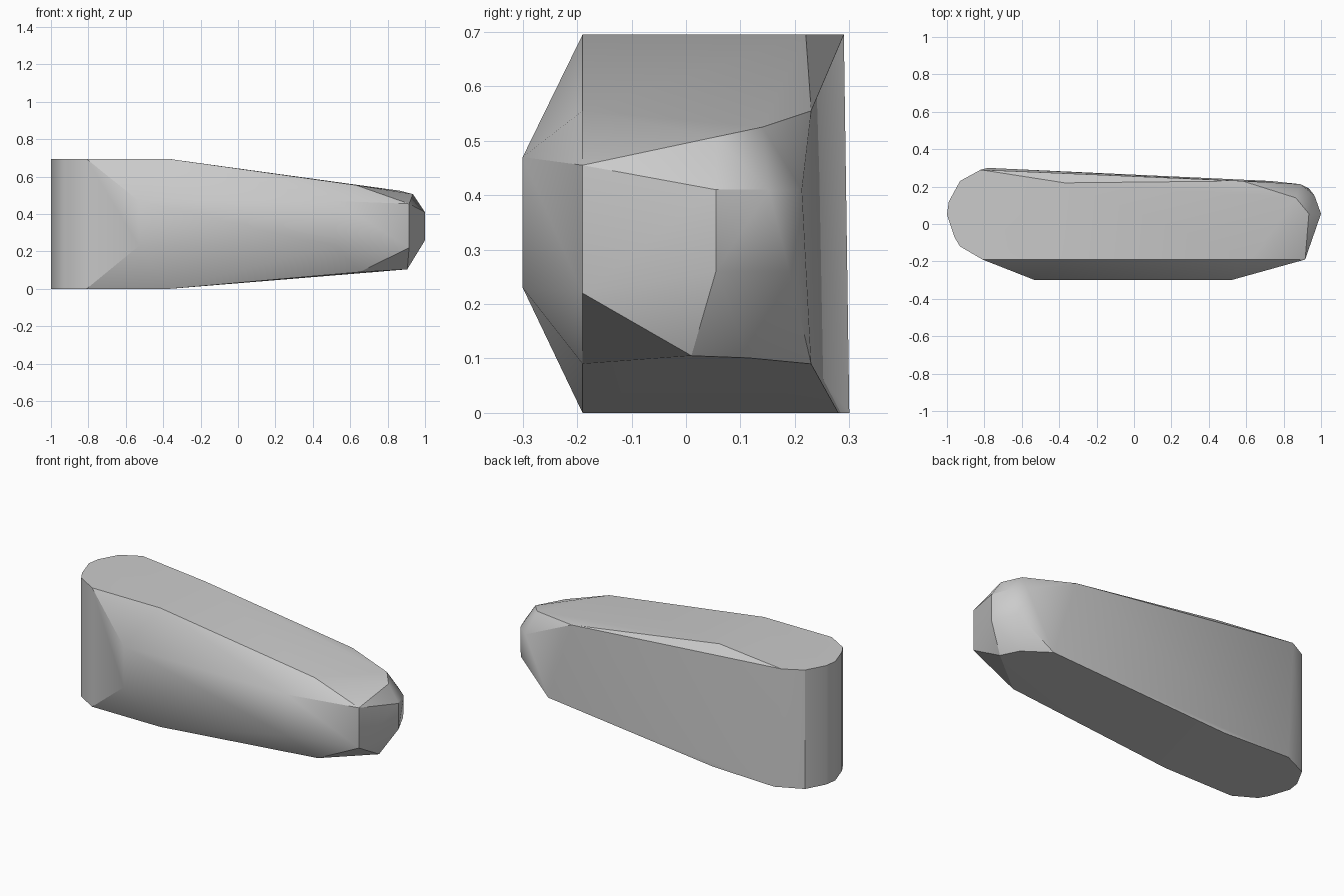
import bpy
import bmesh
import math

default_cube = bpy.data.objects.get("Cube")
if default_cube:
    bpy.data.objects.remove(default_cube, do_unlink=True)


def make_material(name, colour):
    material = bpy.data.materials.new(name)
    material.use_nodes = True
    material.diffuse_color = colour
    shader = material.node_tree.nodes["Principled BSDF"]
    shader.inputs["Base Color"].default_value = colour
    shader.inputs["Roughness"].default_value = 0.8
    return material


def hull_object(name, corners, material):
    """Wrap the corners in a closed, faceted convex skin."""
    bm = bmesh.new()
    for corner in corners:
        bm.verts.new(corner)
    result = bmesh.ops.convex_hull(bm, input=bm.verts)
    spare = {v for v in result["geom_interior"] + result["geom_unused"]
             if isinstance(v, bmesh.types.BMVert)}
    bmesh.ops.delete(bm, geom=list(spare), context="VERTS")
    bmesh.ops.dissolve_limit(bm, angle_limit=math.radians(1),
                             verts=bm.verts, edges=bm.edges)
    bmesh.ops.recalc_face_normals(bm, faces=bm.faces)
    mesh = bpy.data.meshes.new(name)
    bm.to_mesh(mesh)
    bm.free()
    mesh.materials.append(material)
    obj = bpy.data.objects.new(name, mesh)
    bpy.context.collection.objects.link(obj)
    return obj


top, bottom = 0.695, 0.0

# Rounded upright end, shared by the top and bottom outlines
end_outline = [(-0.81, -0.19), (-0.93, -0.12), (-0.96, -0.07),
               (-1, 0.05), (-0.99, 0.12), (-0.93, 0.23)]
corners = [(x, y, z) for x, y in end_outline for z in (bottom, top)]

# Flat top and bottom up to where the taper starts
corners += [(-0.37, -0.19, top), (-0.37, 0.22, top), (-0.82, 0.29, top),
            (-0.37, -0.19, bottom), (-0.37, 0.28, bottom), (-0.78, 0.3, bottom)]

# Raised front panel
corners += [(x, -0.3, z) for x in (-0.53, 0.52) for z in (0.23, 0.47)]

# Tapered upper edge
corners += [(0.63, -0.19, 0.555), (0.935, 0.055, 0.507),
            (0.865, 0.14, 0.525), (0.58, 0.23, 0.555)]

# Tapered lower edge
corners += [(0.65, -0.19, 0.09), (0.905, 0.01, 0.105),
            (0.86, 0.115, 0.101), (0.73, 0.23, 0.09)]

# Blunt narrow end
corners += [(0.915, -0.19, 0.22), (0.915, -0.19, 0.455),
            (1, 0.055, 0.26), (1, 0.055, 0.41),
            (0.965, 0.152, 0.41), (0.935, 0.19, 0.26), (0.89, 0.213, 0.41)]

stone_grey = make_material("stone grey", (0.6, 0.6, 0.6, 1))
rock = hull_object("tapered_rock", corners, stone_grey)

# Soft shading over shallow facets, crisp main edges
bpy.ops.object.select_all(action="DESELECT")
rock.select_set(True)
bpy.context.view_layer.objects.active = rock
bpy.ops.object.shade_smooth_by_angle(angle=math.radians(30))
